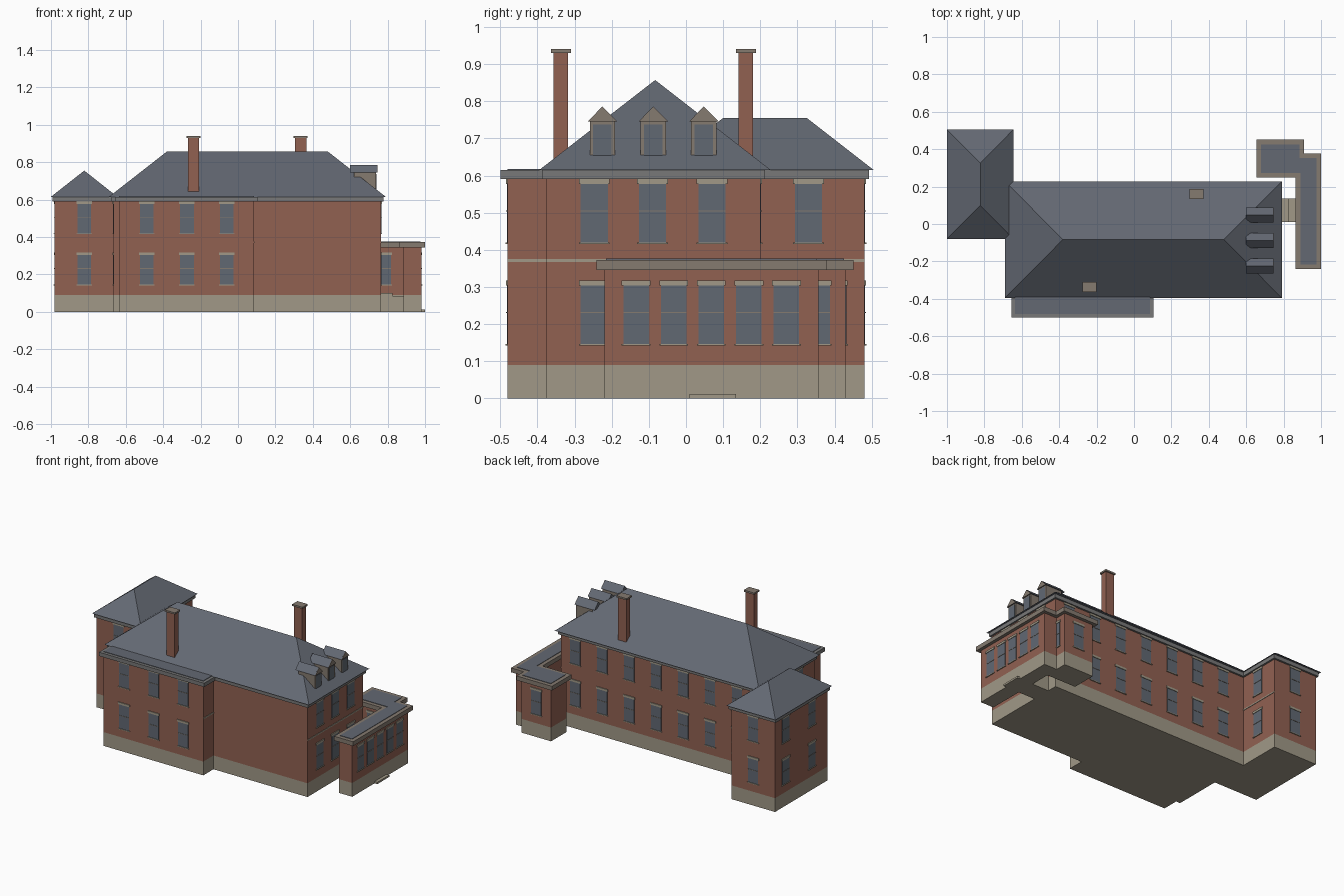
import bpy, bmesh

cube = bpy.data.objects.get("Cube")
if cube:
    bpy.data.objects.remove(cube, do_unlink=True)


def material(name, *srgb):
    linear = [((c + 0.055) / 1.055) ** 2.4 for c in srgb] + [1]
    m = bpy.data.materials.new(name)
    m.use_nodes = True
    m.diffuse_color = linear
    bsdf = next(n for n in m.node_tree.nodes if n.type == 'BSDF_PRINCIPLED')
    bsdf.inputs["Base Color"].default_value = linear
    return m


BRICK = material("brick", 0.57, 0.38, 0.32)
STONE = material("pale stone", 0.63, 0.60, 0.53)
TRIM = material("taupe trim", 0.52, 0.48, 0.44)
CORNICE = material("grey cornice", 0.47, 0.47, 0.47)
SLATE = material("slate", 0.39, 0.41, 0.45)
GLASS = material("window glass", 0.38, 0.41, 0.45)


def finish(name, bm, mat):
    bmesh.ops.recalc_face_normals(bm, faces=bm.faces)
    mesh = bpy.data.meshes.new(name)
    bm.to_mesh(mesh)
    bm.free()
    mesh.materials.append(mat)
    obj = bpy.data.objects.new(name, mesh)
    bpy.context.collection.objects.link(obj)
    return obj


def add_box(bm, x0, x1, y0, y1, z0, z1):
    verts = bmesh.ops.create_cube(bm, size=1)["verts"]
    for v in verts:
        v.co = (x1 if v.co.x > 0 else x0, y1 if v.co.y > 0 else y0, z1 if v.co.z > 0 else z0)


def box(name, mat, *bounds):
    bm = bmesh.new()
    add_box(bm, *bounds)
    return finish(name, bm, mat)


def prism(name, mat, points, z0, z1):
    bm = bmesh.new()
    face = bm.faces.new([bm.verts.new((x, y, z0)) for x, y in points])
    top = bmesh.ops.extrude_face_region(bm, geom=[face])["geom"]
    for v in top:
        if isinstance(v, bmesh.types.BMVert):
            v.co.z = z1
    return finish(name, bm, mat)


def hip_roof(name, x0, x1, y0, y1, z0, ridge_a, ridge_b, z1):
    bm = bmesh.new()
    corners = [(x0, y0, z0), (x1, y0, z0), (x1, y1, z0), (x0, y1, z0)]
    for p in corners + [(*ridge_a, z1), (*ridge_b, z1)]:
        bm.verts.new(p)
    bmesh.ops.convex_hull(bm, input=bm.verts)
    bmesh.ops.dissolve_limit(bm, angle_limit=0.01, verts=bm.verts, edges=bm.edges)
    finish(name, bm, SLATE)


# Brick blocks on a flush stone base
BASE, WALL, EAVE = 0.09, 0.59, 0.615
blocks = {"main": (-0.665, 0.765, -0.375, 0.2),
          "wing": (-0.98, -0.665, -0.06, 0.48),
          "front_bay": (-0.635, 0.085, -0.48, -0.375)}
for name, (x0, x1, y0, y1) in blocks.items():
    box(name + "_base", STONE, x0, x1, y0, y1, 0, BASE)
    box(name + "_walls", BRICK, x0, x1, y0, y1, BASE, WALL)
    o = 0.02 if name == "front_bay" else 0.012
    box(name + "_cornice", CORNICE, x0 - o, x1 + o, y0 - o, y1 + o, WALL, EAVE)
    # String course on the right-hand wall
    box(name + "_string_course", STONE, x1, x1 + 0.003, y0, y1, 0.367, 0.375)
box("front_bay_roof", SLATE, -0.635, 0.085, -0.48, -0.39, EAVE, EAVE + 0.003)
hip_roof("main_roof", -0.69, 0.79, -0.395, 0.228, EAVE, (-0.38, -0.083), (0.48, -0.083), 0.857)
hip_roof("wing_roof", -1.0, -0.645, -0.08, 0.505, EAVE, (-0.822, 0.1), (-0.822, 0.325), 0.755)

# L-shaped entrance porch
porch = [(0.675, 0.27), (0.885, 0.27), (0.885, -0.22), (0.98, -0.22),
         (0.98, 0.357), (0.888, 0.357), (0.888, 0.43), (0.675, 0.43)]


def grow(points, d):
    # Rectilinear offset: each corner moves along its two edge normals
    out = []
    for i, (x, y) in enumerate(points):
        nx = ny = 0
        for (ax, ay), (bx, by) in ((points[i - 1], points[i]), (points[i], points[(i + 1) % len(points)])):
            if ax == bx:
                nx = d if by > ay else -d
            else:
                ny = -d if bx > ax else d
        out.append((x + nx, y + ny))
    return out


prism("porch_base", STONE, porch, 0, BASE)
prism("porch_walls", BRICK, porch, BASE, 0.345)
prism("porch_cornice", TRIM, grow(porch, 0.021), 0.345, 0.373)
prism("porch_roof", SLATE, grow(porch, -0.004), 0.373, 0.376)
box("porch_step", STONE, 0.98, 1.0, 0.01, 0.135, 0, 0.012)
box("link_step_upper", STONE, 0.765, 0.825, 0.01, 0.135, 0, 0.1)
box("link_step_lower", STONE, 0.825, 0.885, 0.01, 0.135, 0, 0.085)

# Windows: glass plate, sash bar, lintel and sill gathered per part
glass, bars, stones = bmesh.new(), bmesh.new(), bmesh.new()
LOW, HIGH = 0.147, 0.42


def plate(bm, side, wall, u, width, z0, z1, depth):
    sign = 1 if side in "EN" else -1
    a, b = sorted((wall - sign * 0.001, wall + sign * depth))
    if side in "EW":
        add_box(bm, a, b, u - width / 2, u + width / 2, z0, z1)
    else:
        add_box(bm, u - width / 2, u + width / 2, a, b, z0, z1)


def window(side, wall, u, z0, width=0.073):
    z1 = z0 + 0.157
    mid = (z0 + z1 + 0.012) / 2
    plate(glass, side, wall, u, width, z0, z1, 0.002)
    plate(bars, side, wall, u, width, mid - 0.0015, mid + 0.0015, 0.004)
    plate(stones, side, wall, u, width + 0.01, z1, z1 + 0.014, 0.005)
    plate(stones, side, wall, u, width + 0.01, z0 - 0.005, z0, 0.006)


for z in (LOW, HIGH):
    for x in (-0.487, -0.273, -0.06):
        window("S", -0.48, x, z)
    for i in range(7):
        window("N", 0.2, 0.66 - 0.195 * i, z)
    for y in (-0.247, -0.09, 0.07):
        window("E", 0.765, y, z)
    for y in (0.1, 0.37):
        window("W", -0.98, y, z)
    window("S", -0.06, -0.822, z)
    window("N", 0.48, -0.822, z)
    window("E", -0.665, 0.33, z)
    window("W", -0.665, -0.22, z)
for i in range(5):
    window("E", 0.98, -0.134 + 0.101 * i, LOW, 0.068)
window("E", 0.888, 0.372, LOW, 0.03)
window("S", 0.27, 0.782, LOW)
window("N", 0.43, 0.782, LOW)

# Dormers on the right-hand hip
for i, y in enumerate((-0.225, -0.088, 0.048)):
    box(f"dormer_{i}_body", TRIM, 0.62, 0.738, y - 0.034, y + 0.034, 0.645, 0.747)
    plate(glass, "E", 0.738, y, 0.05, 0.65, 0.737, 0.002)
    for part, mat, x0, x1, drop in (("roof", SLATE, 0.6, 0.742, 0), ("gable", TRIM, 0.742, 0.745, 0.001)):
        bm = bmesh.new()
        outline = [(y - 0.04, 0.745), (y + 0.04, 0.745), (y, 0.786 - drop)]
        ends = [[bm.verts.new((x, *p)) for p in outline] for x in (x0, x1)]
        bmesh.ops.convex_hull(bm, input=ends[0] + ends[1])
        finish(f"dormer_{i}_{part}", bm, mat)

finish("window_glass", glass, GLASS)
finish("sash_bars", bars, TRIM)
finish("lintels_and_sills", stones, STONE)

# Chimneys
for name, x, y in (("front", -0.238, -0.337), ("back", 0.335, 0.161)):
    box(name + "_chimney", BRICK, x - 0.03, x + 0.03, y - 0.02, y + 0.02, 0.62, 0.93)
    box(name + "_chimney_cap", TRIM, x - 0.037, x + 0.037, y - 0.027, y + 0.027, 0.93, 0.941)
